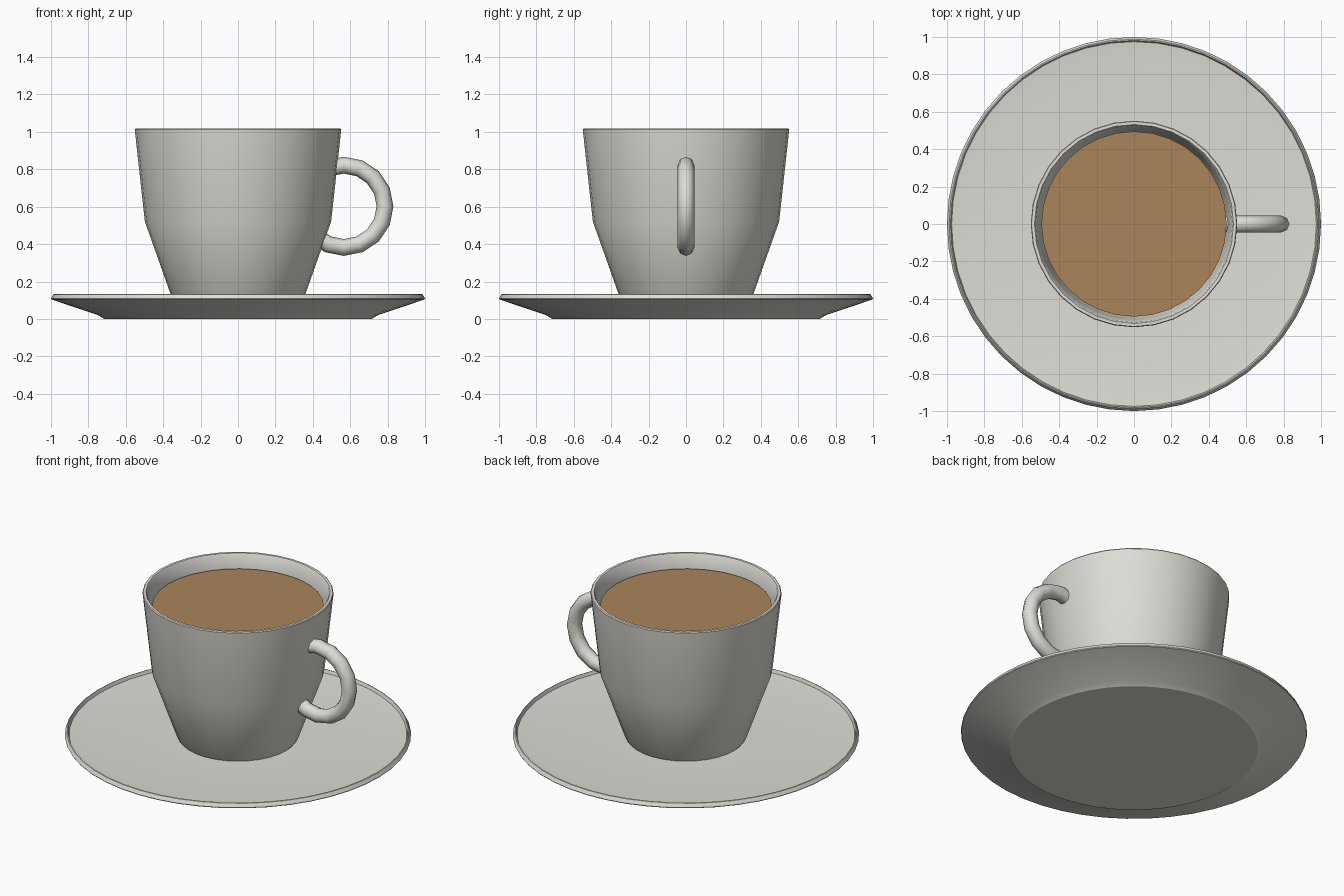
import bpy, bmesh, math
from mathutils import Vector

if "Cube" in bpy.data.objects:
    bpy.data.objects.remove(bpy.data.objects["Cube"])


def material(name, rgb):
    m = bpy.data.materials.new(name)
    m.diffuse_color = (*rgb, 1)
    m.use_nodes = True
    m.node_tree.nodes["Principled BSDF"].inputs["Base Color"].default_value = m.diffuse_color
    return m


CERAMIC = material("warm white ceramic", (0.73, 0.72, 0.67))
COFFEE = material("milky coffee", (0.40, 0.235, 0.105))


def finish(name, bm, mat, sharp):
    bmesh.ops.recalc_face_normals(bm, faces=bm.faces)
    me = bpy.data.meshes.new(name)
    bm.to_mesh(me)
    bm.free()
    me.materials.append(mat)
    me.shade_smooth()
    me.set_sharp_from_angle(angle=math.radians(sharp))
    ob = bpy.data.objects.new(name, me)
    bpy.context.collection.objects.link(ob)
    return ob


def lathe(name, profile, mat, segments=32, sharp=30):
    """Revolve (radius, height) points around z."""
    bm = bmesh.new()
    verts = [bm.verts.new((r, 0, z)) for r, z in profile]
    edges = [bm.edges.new(pair) for pair in zip(verts, verts[1:])]
    bmesh.ops.spin(bm, geom=verts + edges, cent=(0, 0, 0), axis=(0, 0, 1),
                   angle=2 * math.pi, steps=segments, use_merge=True)
    bmesh.ops.remove_doubles(bm, verts=bm.verts, dist=1e-4)
    return finish(name, bm, mat, sharp)


def ring_arc(name, center, major, minor, start, end, steps, sides, mat):
    """Capped tube following an arc in the xz plane."""
    bm = bmesh.new()
    rings = []
    for i in range(steps + 1):
        a = math.radians(start + (end - start) * i / steps)
        out = Vector((math.cos(a), 0, math.sin(a)))
        ring = []
        for j in range(sides):
            b = 2 * math.pi * j / sides
            p = Vector(center) + out * (major + minor * math.cos(b))
            p.y += minor * math.sin(b)
            ring.append(bm.verts.new(p))
        rings.append(ring)
    for r0, r1 in zip(rings, rings[1:]):
        for j in range(sides):
            k = (j + 1) % sides
            bm.faces.new((r0[j], r0[k], r1[k], r1[j]))
    bm.faces.new(rings[0])
    bm.faces.new(rings[-1])
    return finish(name, bm, mat, 60)


# Saucer: flat foot, flared underside, thin raised rim, flat recessed top
lathe("saucer", [(0, 0), (0.715, 0), (0.748, 0.02), (0.997, 0.104), (1.0, 0.109),
                 (0.988, 0.131), (0.982, 0.133), (0.975, 0.112), (0.90, 0.104),
                 (0.40, 0.098), (0, 0.098)], CERAMIC, segments=48, sharp=25)

# Cup: narrow foot edge, tapered outer wall, thin rim, inner wall and floor
lathe("cup", [(0, 0.09), (0.335, 0.09), (0.353, 0.112), (0.498, 0.52), (0.552, 1.012),
              (0.548, 1.018), (0.532, 1.018), (0.526, 1.01), (0.512, 0.93),
              (0.464, 0.53), (0.33, 0.15), (0, 0.15)], CERAMIC, sharp=35)

# Coffee surface with a short skirt, just clear of the inner wall
lathe("coffee", [(0, 0.935), (0.495, 0.935), (0.49, 0.915)], COFFEE)

# Handle: round tube whose ends sink into the cup wall
ring_arc("handle", (0.566, 0, 0.602), 0.22, 0.045, -135, 112.5, 11, 8, CERAMIC)
